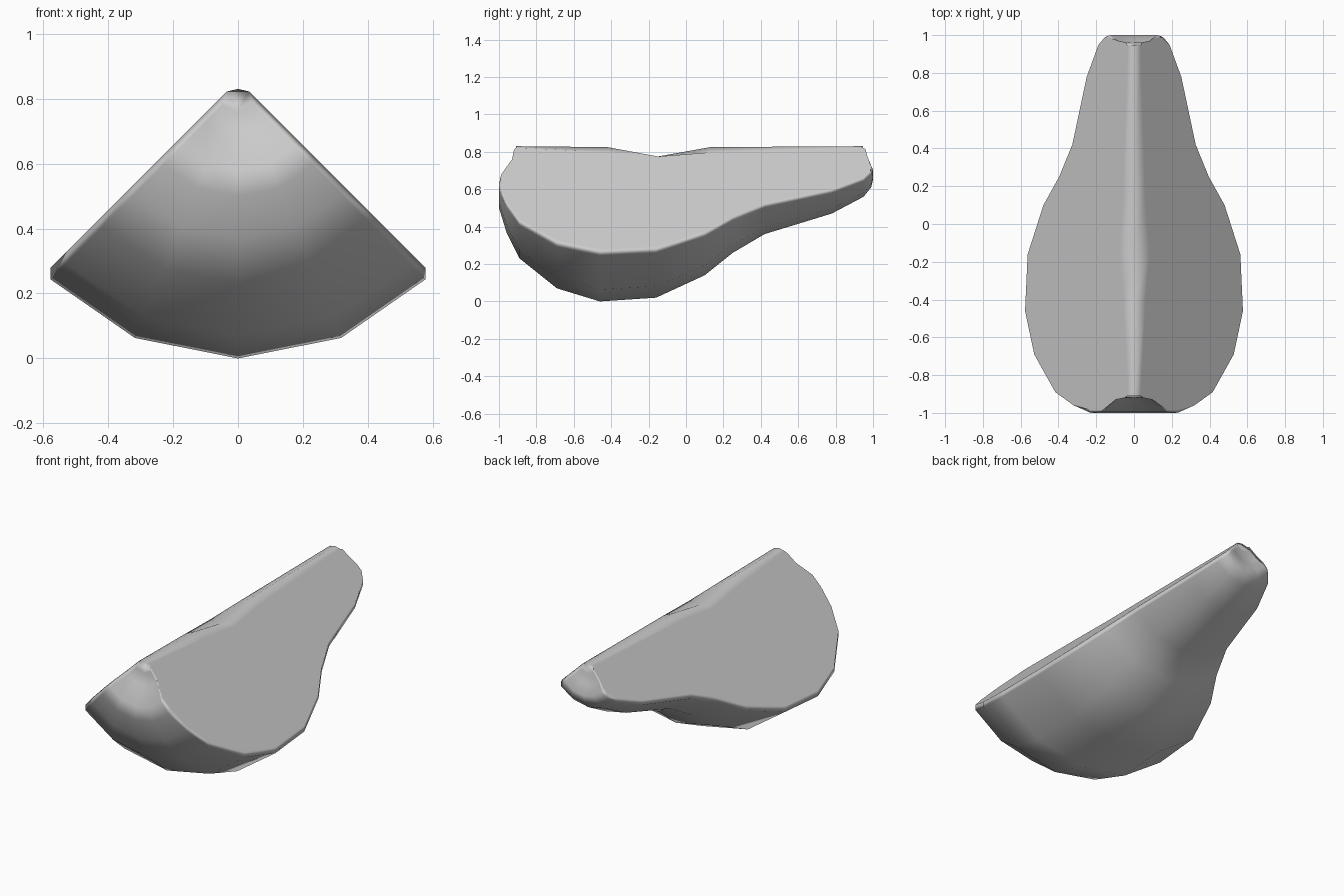
import bpy, bmesh, math

cube = bpy.data.objects.get("Cube")
if cube:
    bpy.data.objects.remove(cube, do_unlink=True)

AXIS = 0.83     # height of the core line
PLANE = 0.857   # both cut faces satisfy |x| + z = PLANE

# Outer skin profile: position along the core, radius
profile = [(-0.92, 0.07), (-0.93, 0.14), (-0.995, 0.25), (-1, 0.33), (-0.96, 0.46),
           (-0.89, 0.6), (-0.69, 0.76), (-0.46, 0.83), (-0.16, 0.81), (0.1, 0.69),
           (0.25, 0.57), (0.42, 0.47), (0.78, 0.36), (0.95, 0.27), (0.99, 0.22),
           (1, 0.18), (0.97, 0.12), (0.96, 0.06)]

# Rounded core ridge: position, shoulder half-width, crest height (dips at the core)
ridge = [(-0.91, 0.035, AXIS), (-0.42, 0.06, 0.825), (-0.15, 0.082, 0.775),
         (0.13, 0.06, 0.825), (0.945, 0.035, AXIS)]

bm = bmesh.new()

# Skin rows, from the left cut to the right cut, with a softened rim at both ends
rows = []
for y, r in profile:
    w = 0.695 * r
    inner_y = max(-0.985, min(0.985, y))
    row = [bm.verts.new((-w, inner_y, PLANE - w))]
    for step in range(-2, 3):
        a = step * math.pi / 8
        x = math.copysign(w, a) if abs(step) == 2 else r * math.sin(a)
        row.append(bm.verts.new((x, y, AXIS - r * math.cos(a))))
    row.append(bm.verts.new((w, inner_y, PLANE - w)))
    rows.append(row)
for a, b in zip(rows, rows[1:]):
    for i in range(len(a) - 1):
        bm.faces.new((a[i], a[i + 1], b[i + 1], b[i]))

# Ridge strips
tops = [[bm.verts.new((-s, y, PLANE - s)), bm.verts.new((0, y, z)),
         bm.verts.new((s, y, PLANE - s))] for y, s, z in ridge]
for a, b in zip(tops, tops[1:]):
    for i in range(2):
        bm.faces.new((a[i], a[i + 1], b[i + 1], b[i]))

# Two flat cut faces
for side in (0, -1):
    bm.faces.new([row[side] for row in rows] + [t[side] for t in reversed(tops)])

# Small caps at the blossom end and the stem end
for row, top in ((rows[0], tops[0]), (rows[-1], tops[-1])):
    bm.faces.new(row + top[::-1])

bmesh.ops.recalc_face_normals(bm, faces=bm.faces)
for face in bm.faces:
    face.smooth = True

mesh = bpy.data.meshes.new("pear_slice")
bm.to_mesh(mesh)
bm.free()
pear = bpy.data.objects.new("pear_slice", mesh)
bpy.context.collection.objects.link(pear)

# Large flat faces keep their own normals, so only the rims look rounded
weighted = pear.modifiers.new("soft_rims", "WEIGHTED_NORMAL")
weighted.weight = 80

grey = bpy.data.materials.new("plain_grey")
grey.use_nodes = True
colour = (0.6, 0.6, 0.6, 1)
grey.diffuse_color = colour
grey.node_tree.nodes["Principled BSDF"].inputs["Base Color"].default_value = colour
mesh.materials.append(grey)
